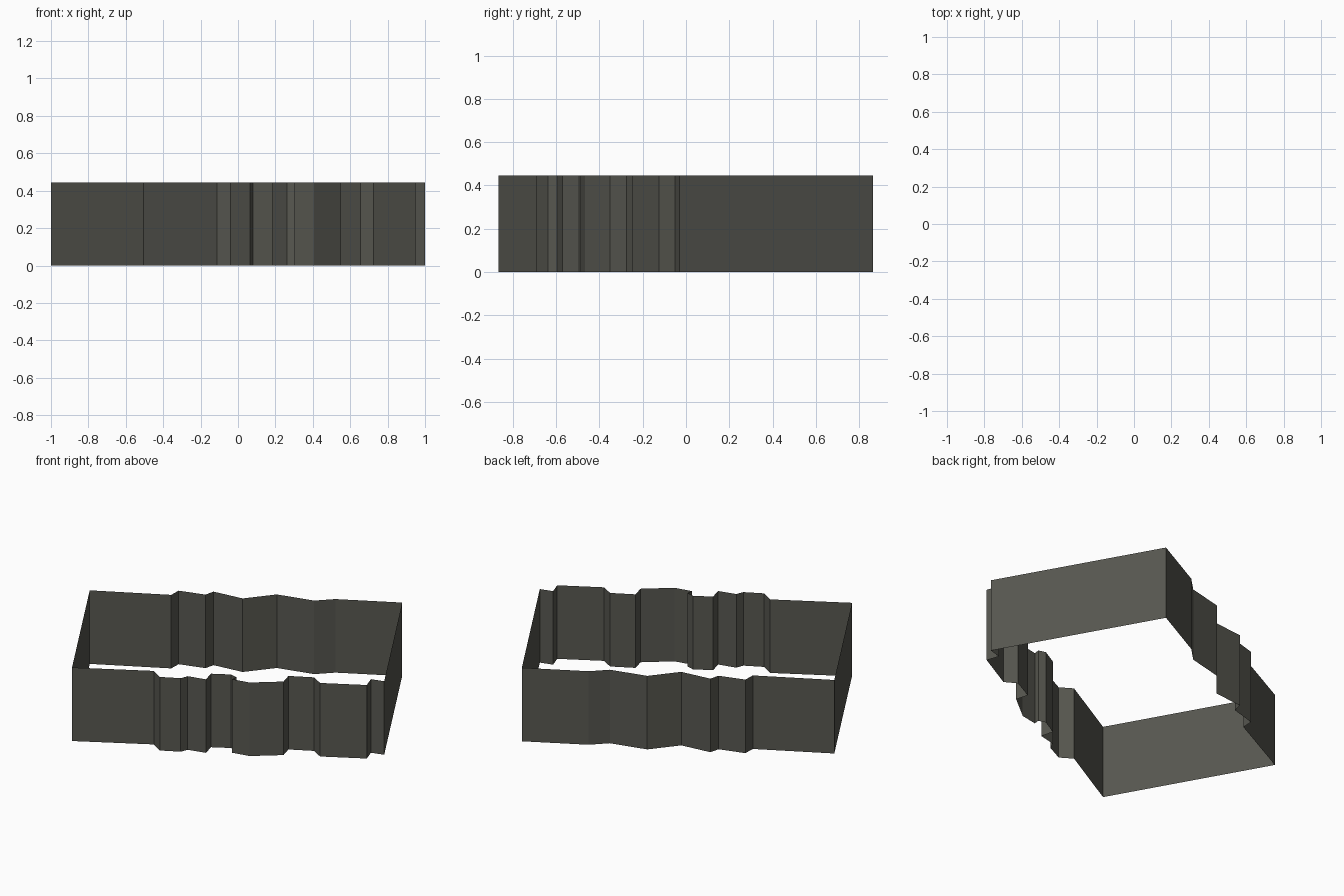
import bpy

HEIGHT = 0.445

# Footprint corners, anticlockwise from the front-left corner
front = [(-0.505, -0.866), (-0.112, -0.645), (-0.04, -0.69), (0.063, -0.638),
         (0.08, -0.595), (0.185, -0.57), (0.165, -0.495), (0.262, -0.44),
         (0.305, -0.452), (0.302, -0.487), (0.405, -0.467), (0.55, -0.35),
         (0.53, -0.275), (0.655, -0.21), (0.725, -0.25), (0.95, -0.125),
         (0.925, -0.05), (1.0, -0.03)]
back = [(0.495, 0.863), (0.169, 0.69), (0.085, 0.607), (-0.129, 0.555),
        (-0.252, 0.405), (-0.434, 0.386), (-0.448, 0.329), (-0.598, 0.286),
        (-0.60, 0.218), (-1.0, 0.01)]

mat = bpy.data.materials.new("dark_warm_grey")
mat.diffuse_color = (0.095, 0.095, 0.08, 1)


def wall(name, pts):
    """Thin upright wall strip through a run of plan points."""
    n = len(pts)
    verts = [(x, y, z) for z in (0, HEIGHT) for x, y in pts]
    faces = [(i, i + 1, n + i + 1, n + i) for i in range(n - 1)]
    mesh = bpy.data.meshes.new(name)
    mesh.from_pydata(verts, [], faces)
    mesh.materials.append(mat)
    bpy.context.collection.objects.link(bpy.data.objects.new(name, mesh))


# Open ring of walls: no floor, no roof
wall("front_wall", front)
wall("right_wall", [front[-1], back[0]])
wall("back_wall", back)
wall("left_wall", [back[-1], front[0]])
